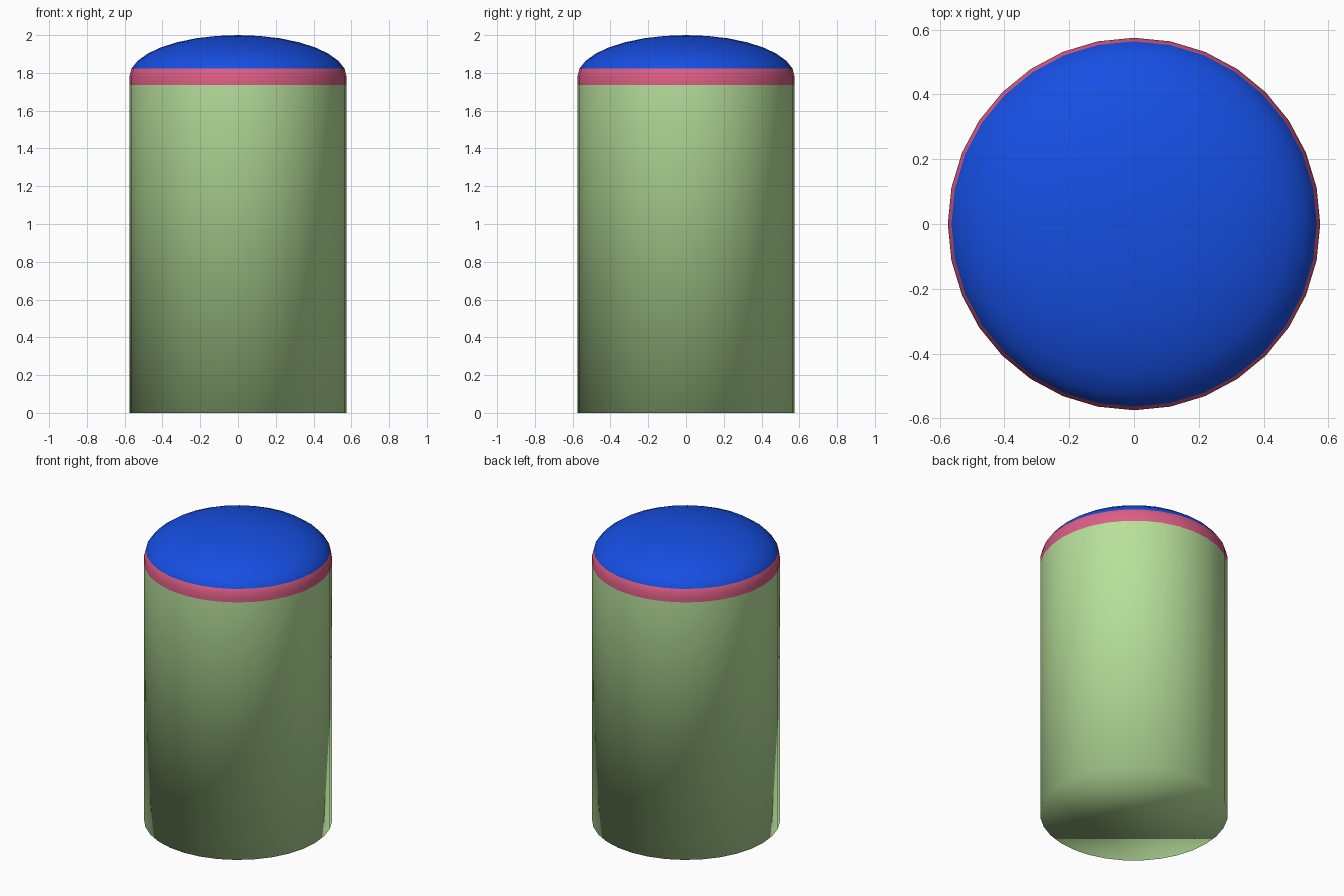
import bpy, bmesh
from math import sin, cos, pi

if "Cube" in bpy.data.objects:
    bpy.data.objects.remove(bpy.data.objects["Cube"])

SIDES, RADIUS = 32, 0.575
DOME_BASE, DOME_HEIGHT, DOME_RINGS = 1.78, 0.22, 8


def material(name, rgb):
    m = bpy.data.materials.new(name)
    m.diffuse_color = (*rgb, 1)
    m.use_nodes = True
    m.node_tree.nodes["Principled BSDF"].inputs["Base Color"].default_value = m.diffuse_color
    return m


# Profile (radius, z): straight wall, band edge, then a flattened dome
profile = [(RADIUS, 0), (RADIUS, 1.737)]
for i in range(DOME_RINGS):
    a = pi / 2 * i / DOME_RINGS
    profile.append((RADIUS * cos(a), DOME_BASE + DOME_HEIGHT * sin(a)))

bm = bmesh.new()
rings = [[bm.verts.new((r * cos(2 * pi * k / SIDES), r * sin(2 * pi * k / SIDES), z))
          for k in range(SIDES)] for r, z in profile]


def add_face(verts, slot):
    f = bm.faces.new(verts)
    f.material_index = slot
    f.smooth = True


# Green wall, pink band (two rows), blue dome
for i, (low, high) in enumerate(zip(rings, rings[1:])):
    slot = 0 if i == 0 else 1 if i < 3 else 2
    for k in range(SIDES):
        n = (k + 1) % SIDES
        add_face((low[k], low[n], high[n], high[k]), slot)

# Dome tip and flat base
tip = bm.verts.new((0, 0, DOME_BASE + DOME_HEIGHT))
for k in range(SIDES):
    add_face((rings[-1][k], rings[-1][(k + 1) % SIDES], tip), 2)
add_face(rings[0][::-1], 0)

mesh = bpy.data.meshes.new("domed_cylinder")
bm.to_mesh(mesh)
bm.free()
for name, rgb in (("green_wall", (0.48, 0.75, 0.33)),
                  ("pink_band", (0.72, 0.11, 0.24)),
                  ("blue_dome", (0.008, 0.077, 0.76))):
    mesh.materials.append(material(name, rgb))
bpy.context.collection.objects.link(bpy.data.objects.new("domed_cylinder", mesh))
